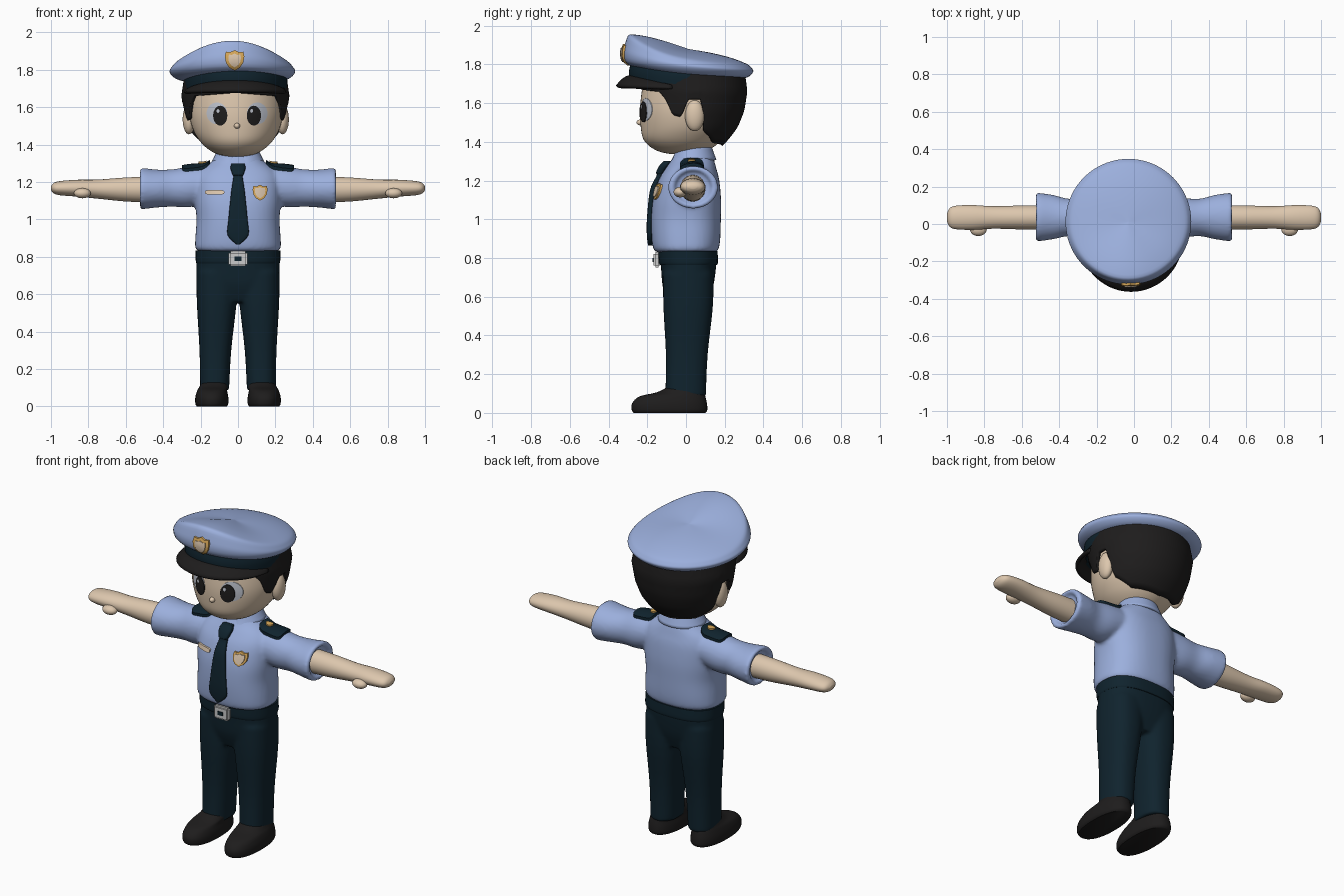
import bpy, bmesh
from math import sin, cos, pi, hypot, radians
from mathutils import Vector
from mathutils.bvhtree import BVHTree

if "Cube" in bpy.data.objects:
    bpy.data.objects.remove(bpy.data.objects["Cube"])


def material(name, *rgb):
    m = bpy.data.materials.new(name)
    m.use_nodes = True
    m.diffuse_color = (*rgb, 1)
    m.node_tree.nodes["Principled BSDF"].inputs["Base Color"].default_value = (*rgb, 1)
    return m


BLUE = material("shirt blue", .33, .43, .72)
NAVY = material("navy", .005, .017, .027)
BLACK = material("black", .013, .012, .012)
SKIN = material("skin", .72, .57, .42)
GOLD = material("gold", .68, .39, .1)
SILVER = material("silver", .6, .6, .6)
WHITE = material("eye white", .52, .55, .62)


def finish(name, bm, mat, thick=0, voxel=0, mirror=False, angle=50):
    """Turn a bmesh into a smooth shaded object with its modifiers."""
    bmesh.ops.remove_doubles(bm, verts=bm.verts, dist=1e-5)
    bmesh.ops.recalc_face_normals(bm, faces=bm.faces)
    mesh = bpy.data.meshes.new(name)
    bm.to_mesh(mesh)
    bm.free()
    mesh.materials.append(mat)
    mesh.shade_smooth()
    mesh.set_sharp_from_angle(angle=radians(angle))
    ob = bpy.data.objects.new(name, mesh)
    bpy.context.scene.collection.objects.link(ob)
    if mirror:
        ob.modifiers.new("mirror", 'MIRROR')
    if thick:
        mod = ob.modifiers.new("thickness", 'SOLIDIFY')
        mod.thickness, mod.offset = thick, 0
    if voxel:
        mod = ob.modifiers.new("blend", 'REMESH')
        mod.mode, mod.voxel_size, mod.use_smooth_shade = 'VOXEL', voxel, True
        mod = ob.modifiers.new("soften", 'SMOOTH')
        mod.factor, mod.iterations = .5, 5
    return ob


def lookup(table, t):
    """Linear interpolation in rows that start with their key."""
    for a, b in zip(table, table[1:]):
        if t <= b[0]:
            k = max(0, (t - a[0]) / (b[0] - a[0]))
            return [p + (q - p) * k for p, q in zip(a, b)][1:]
    return table[-1][1:]


def spline(rows, steps=4):
    """Catmull-Rom interpolation between cross-section rows."""
    out = []
    for i in range(len(rows) - 1):
        a, b, c, d = (rows[max(0, min(len(rows) - 1, i + j))] for j in (-1, 0, 1, 2))
        for s in range(steps):
            t = s / steps
            out.append([q + t / 2 * (r - p + t * (2 * p - 5 * q + 4 * r - v + t * (3 * (q - r) + v - p)))
                        for p, q, r, v in zip(a, b, c, d)])
    return out + [list(rows[-1])]


def loft(bm, rows, axis='z', n=40, power=2, side=1):
    """Skin rows of (position, centre u, centre v, radius u, radius v)."""
    rings = []
    for t, u, v, ru, rv in spline(rows):
        ring = []
        for i in range(n):
            a = 2 * pi * i / n
            c, s = (abs(f) ** (2 / power) * (1 if f > 0 else -1) for f in (cos(a), sin(a)))
            p, q = u + ru * c, v + rv * s
            co = (p, q, t) if axis == 'z' else (t, p, q)
            ring.append(bm.verts.new((co[0] * side, co[1], co[2])))
        rings.append(ring)
    for r, s in zip(rings, rings[1:]):
        for i in range(n):
            j = (i + 1) % n
            bm.faces.new((r[i], r[j], s[j], s[i]))
    bm.faces.new(rings[0])
    bm.faces.new(rings[-1])
    return bm


def grid(name, fn, nu, nv, mat, thick, mirror=False):
    """Sheet from a function of u and v in 0..1."""
    bm = bmesh.new()
    vs = [[bm.verts.new(fn(i / nu, j / nv)) for j in range(nv + 1)] for i in range(nu + 1)]
    for i in range(nu):
        for j in range(nv):
            bm.faces.new((vs[i][j], vs[i + 1][j], vs[i + 1][j + 1], vs[i][j + 1]))
    return finish(name, bm, mat, thick, mirror=mirror)


def ball(name, centre, radii, mat, mirror=False):
    bm = bmesh.new()
    bmesh.ops.create_uvsphere(bm, u_segments=24, v_segments=14, radius=1)
    bmesh.ops.scale(bm, vec=radii, verts=bm.verts)
    bmesh.ops.translate(bm, vec=centre, verts=bm.verts)
    return finish(name, bm, mat, mirror=mirror)


def surface(ob):
    return BVHTree.FromObject(ob, bpy.context.evaluated_depsgraph_get())


def plate(name, outline, tree, mat, lift=.005, down=False):
    """Thin plate that follows a surface, seen from the front or from above."""
    ray = Vector((0, 0, -1)) if down else Vector((0, 1, 0))
    cx, cy = (sum(p[i] for p in outline) / len(outline) for i in (0, 1))
    bm, rings = bmesh.new(), []
    for k, h in ((1, -.006), (1, lift), (.7, lift), (.4, lift), (.05, lift)):
        ring = []
        for x, y in outline:
            x, y = cx + (x - cx) * k, cy + (y - cy) * k
            start = Vector((x, y, 3)) if down else Vector((x, -3, y))
            hit = tree.ray_cast(start, ray)[0]
            if hit is None:
                hit = start + ray * 2.8
            ring.append(bm.verts.new(hit - ray * h))
        rings.append(ring)
    n = len(outline)
    for r, s in zip(rings, rings[1:]):
        for i in range(n):
            bm.faces.new((r[i], r[(i + 1) % n], s[(i + 1) % n], s[i]))
    bm.faces.new(rings[-1])
    return finish(name, bm, mat)


def oval(x, y, rx, ry, power=2, n=28):
    return [(x + rx * abs(cos(a)) ** (2 / power) * (1 if cos(a) > 0 else -1),
             y + ry * abs(sin(a)) ** (2 / power) * (1 if sin(a) > 0 else -1))
            for a in (2 * pi * i / n + .01 for i in range(n))]


def shield(x, z, w, h):
    half = [(0, -1), (.55, -.7), (.9, -.2), (1, .4), (.9, .85), (.45, .8), (0, 1)]
    return [(x + w * a, z + h * b) for a, b in half + [(-a, b) for a, b in half[-2:0:-1]]]


# Trousers and belt
bm = loft(bmesh.new(), [(.56, 0, .01, .16, .1), (.65, 0, .01, .215, .13), (.75, 0, .013, .222, .142),
                        (.84, 0, .012, .22, .148)], power=2.5)
for s in (1, -1):
    loft(bm, [(.085, .125, -.002, .077, .105), (.3, .121, .004, .085, .108), (.55, .114, .011, .106, .128),
              (.72, .11, .012, .112, .13)], power=2.4, side=s)
finish("trousers", bm, NAVY, voxel=.011)
finish("belt", loft(bmesh.new(), [(.765, 0, .012, .222, .148), (.78, 0, .012, .226, .153),
                                  (.835, 0, .01, .226, .153)], power=2.5), NAVY)
for nm, mat, w, h, y in (("buckle_frame", SILVER, .1, .08, -.15), ("buckle_centre", NAVY, .055, .042, -.154)):
    bm = bmesh.new()
    bmesh.ops.create_cube(bm, size=1)
    bmesh.ops.scale(bm, vec=(w, .036, h), verts=bm.verts)
    bmesh.ops.translate(bm, vec=(0, y, .79), verts=bm.verts)
    bmesh.ops.bevel(bm, geom=bm.edges[:], offset=.01, segments=2, affect='EDGES')
    finish(nm, bm, mat)

# Shoes
for s, nm in ((1, "left_shoe"), (-1, "right_shoe")):
    finish(nm, loft(bmesh.new(), [(0, .14, -.085, .08, .185), (.015, .14, -.085, .088, .195),
                                  (.05, .14, -.085, .088, .193), (.085, .138, -.07, .08, .17),
                                  (.105, .13, -.03, .076, .125), (.13, .125, -.002, .07, .1)],
                    power=2.3, side=s), BLACK)

# Shirt with short sleeves
bm = loft(bmesh.new(), [(.83, 0, 0, .205, .15), (.845, 0, 0, .228, .168), (.9, 0, 0, .228, .177),
                        (1, 0, 0, .222, .18), (1.1, 0, .005, .23, .176), (1.2, 0, .015, .23, .157),
                        (1.26, 0, .025, .205, .132), (1.31, 0, .035, .14, .108), (1.36, 0, .035, .095, .085)],
          power=2.4, n=56)
for s in (1, -1):
    loft(bm, [(.1, .03, 1.2, .1, .09), (.25, .033, 1.175, .105, .108), (.35, .035, 1.168, .1, .1),
              (.43, .037, 1.165, .118, .101), (.5, .037, 1.165, .128, .109), (.523, .037, 1.165, .126, .108),
              (.526, .037, 1.165, .1, .09), (.5, .037, 1.165, .09, .085)], axis='x', side=s)
shirt = finish("shirt", bm, BLUE, voxel=.011)


def collar(u, v):
    a_top, a_low = .12 + (pi - .12) * u, .5 + (pi - .5) * u
    tip = max(0, 1 - u * 4) ** 2
    top = Vector((.1 * sin(a_top), .035 - .09 * cos(a_top), 1.375 - .06 * tip))
    low = Vector((.135 * sin(a_low), .035 - (.115 + .055 * tip) * cos(a_low), 1.305 - .075 * tip))
    return top.lerp(low, v)


grid("collar", collar, 30, 5, BLUE, .014, mirror=True)
finish("tie", loft(bmesh.new(), [(.865, 0, -.184, .006, .012), (.915, 0, -.188, .055, .014),
                                 (1, 0, -.188, .051, .014), (1.15, 0, -.171, .036, .015),
                                 (1.225, 0, -.137, .025, .015), (1.24, 0, -.135, .03, .02),
                                 (1.275, 0, -.115, .04, .024), (1.3, 0, -.095, .034, .02)], power=3), NAVY)

# Shirt trim
cloth = surface(shirt)
plate("name_bar", oval(-.125, 1.145, .052, .012, 4), cloth, SKIN, .012)
plate("chest_badge_rim", shield(.118, 1.143, .04, .042), cloth, GOLD, .01)
plate("chest_badge_centre", shield(.118, 1.143, .028, .03), cloth, SKIN, .015)
for s, nm in ((1, "left"), (-1, "right")):
    plate(nm + "_epaulette", oval(s * .225, .03, .075, .062, 5), cloth, NAVY, .016, down=True)
    plate(nm + "_epaulette_button", oval(s * .19, .03, .022, .02), cloth, GOLD, .024, down=True)

# Arms and hands
for s, nm in ((1, "left_arm"), (-1, "right_arm")):
    finish(nm, loft(bmesh.new(), [(.45, .035, 1.16, .066, .07), (.6, .035, 1.16, .064, .064),
                                  (.75, .035, 1.162, .06, .051), (.86, .035, 1.167, .066, .045),
                                  (.95, .035, 1.167, .063, .038), (.985, .035, 1.167, .05, .028),
                                  (1, .035, 1.167, .02, .01)], axis='x', side=s), SKIN)
ball("thumbs", (.832, -.03, 1.14), (.045, .034, .027), SKIN, mirror=True)

# Head
finish("neck", loft(bmesh.new(), [(1.27, 0, .03, .08, .075), (1.4, 0, .02, .08, .08)]), SKIN)
head = finish("head", loft(bmesh.new(), [
    (1.337, -.01, -.02, .05, .06), (1.35, -.01, -.02, .105, .12), (1.38, -.01, -.02, .155, .172),
    (1.42, -.01, -.015, .195, .208), (1.48, -.01, 0, .23, .234), (1.56, -.01, .01, .25, .248),
    (1.65, -.01, .02, .25, .25), (1.74, -.01, .02, .235, .235)], n=56), SKIN)
ball("nose", (-.005, -.236, 1.5), (.016, .02, .015), SKIN)
for s, nm in ((1, "left"), (-1, "right")):
    ball(nm + "_ear", (s * .25 - .012, .045, 1.535), (.034, .05, .08), SKIN)
    face = surface(head)
    plate(nm + "_eye_white", oval(s * .108 - .005, 1.567, .055, .058), face, WHITE, .003)
    plate(nm + "_pupil", oval(s * .09 - .005, 1.555, .038, .053), face, BLACK, .007)
    plate(nm + "_eye_glint", oval(s * .09 - .017, 1.58, .008, .01), face, WHITE, .01)

# Hair, with a hairline that dips for sideburns and rises over the ears
HAIRLINE = [(0, 1.68), (50, 1.66), (58, 1.62), (66, 1.54), (76, 1.53), (84, 1.62), (98, 1.62),
            (106, 1.46), (130, 1.4), (180, 1.385)]
HAIR = [(1.38, .02, .16, .155), (1.42, .02, .208, .195), (1.48, .03, .24, .23), (1.56, .038, .264, .254),
        (1.66, .04, .28, .268), (1.76, .015, .265, .28)]


def hair(u, v):
    a = 2 * pi * u
    low = lookup(HAIRLINE, abs((u * 360 + 180) % 360 - 180))[0]
    z = low + (1.76 - low) * v
    cy, rx, ry = lookup(HAIR, z)
    return (-.014 + rx * sin(a), cy - ry * cos(a), z)


grid("hair", hair, 144, 14, BLACK, .018)

# Cap
bm = loft(bmesh.new(), [(1.695, -.012, .005, .274, .297), (1.74, -.012, .005, .276, .3),
                        (1.79, -.015, .005, .27, .29)], n=56)
for v in bm.verts:
    v.co.z -= .07 * v.co.y
finish("cap_band", bm, NAVY)


def visor(u, v):
    a = (u * 2 - 1) * 1.3
    s = cos(a / 1.3 * pi / 2)
    r = .99 + .25 * v * s ** .7
    return (-.015 + .272 * r * sin(a), .005 - .29 * r * cos(a), 1.685 + .05 * s - (.012 + .04 * s) * v ** 2)


grid("cap_visor", visor, 40, 6, BLACK, .02)

bm = loft(bmesh.new(), [(z, -.03, .012, r, r) for z, r in (
    (1.74, .25), (1.755, .305), (1.785, .335), (1.805, .327), (1.825, .3), (1.85, .22), (1.868, .12),
    (1.88, .004))], n=72)
for v in bm.verts:
    x, y, z = v.co
    r = hypot(x + .03, y - .012)
    peak = .02 + .09 * max(0, min(1, (z - 1.78) / .04))
    v.co.z += peak * min(1, r / .3) * ((1 - (y - .012) / r) / 2) ** 4 - .07 * y
crown = finish("cap_crown", bm, BLUE, angle=80)
top = surface(crown)
plate("cap_badge_rim", shield(-.018, 1.85, .052, .055), top, GOLD, .012)
plate("cap_badge_centre", shield(-.018, 1.85, .034, .037), top, SKIN, .017)
